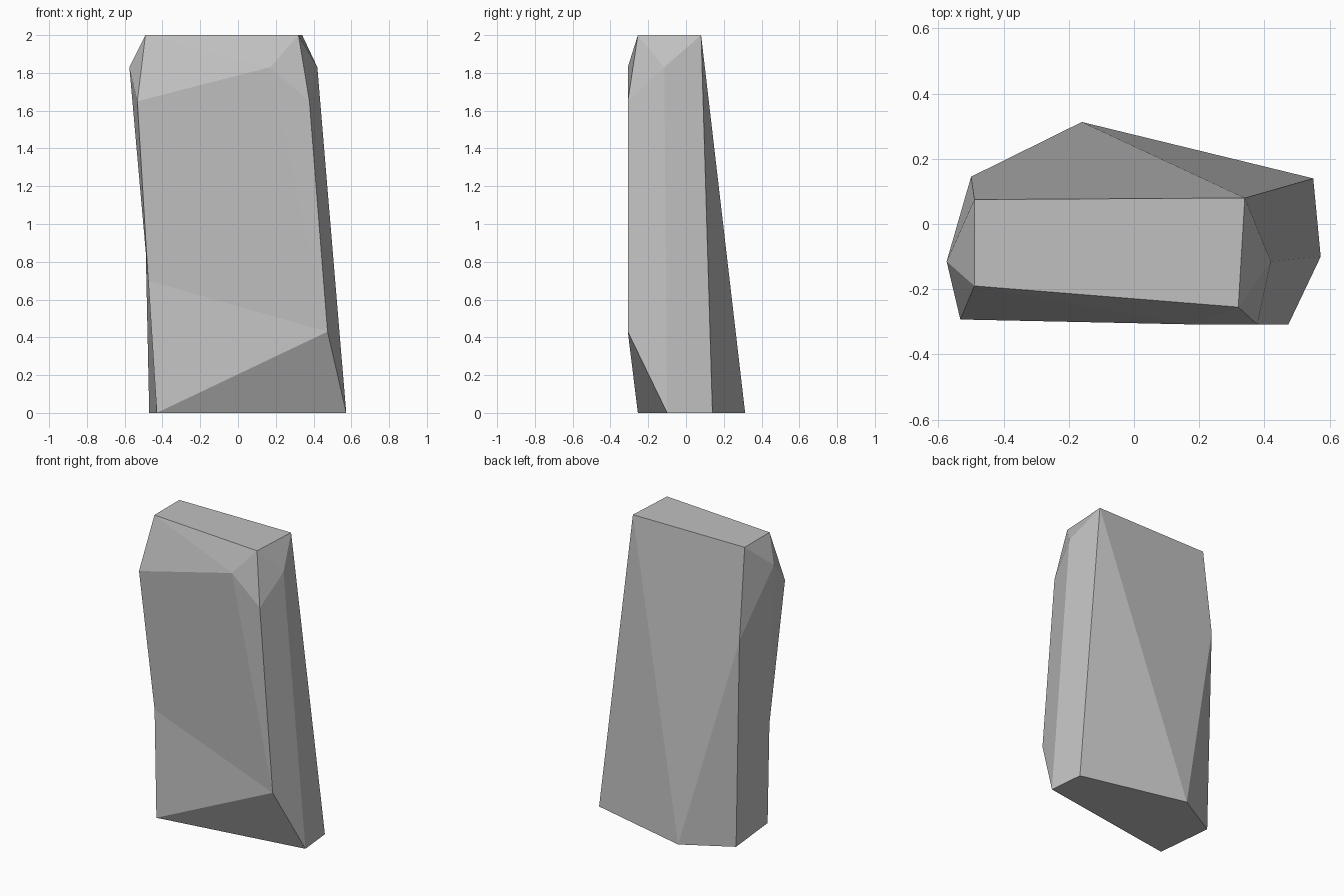
import bpy
import bmesh

default_cube = bpy.data.objects.get("Cube")
if default_cube:
    bpy.data.objects.remove(default_cube, do_unlink=True)

# Single stone colour
stone = bpy.data.materials.new("stone_grey")
stone.use_nodes = True
colour = (0.53, 0.53, 0.53, 1)
stone.diffuse_color = colour
stone.node_tree.nodes["Principled BSDF"].inputs["Base Color"].default_value = colour

# Corners of the chipped slab, from the flat top down to the foot
corners = {
    "top_front_left": (-.49, -.19, 2),
    "top_front_right": (.32, -.255, 2),
    "top_back_right": (.34, .08, 2),
    "top_back_left": (-.49, .075, 2),
    "shoulder_left": (-.575, -.115, 1.83),
    "shoulder_right": (.42, -.115, 1.83),
    "brow_left": (-.533, -.293, 1.65),
    "brow_peak": (.17, -.308, 1.83),
    "brow_right": (.378, -.308, 1.65),
    "back_notch": (-.5, .145, 1.4),
    "waist_left": (-.475, -.21, .7),
    "waist_right": (.474, -.308, .43),
    "foot_front_left": (-.43, -.255, 0),
    "foot_right": (.573, -.1, 0),
    "foot_back_right": (.55, .14, 0),
    "foot_back": (-.16, .313, 0),
    "foot_left": (-.47, .138, 0),
}

facets = [
    # Flat top and foot
    "top_front_left top_front_right top_back_right top_back_left",
    "foot_front_left foot_left foot_back foot_back_right foot_right",
    # Sloping brow under the top
    "top_front_left brow_peak top_front_right",
    "top_front_right brow_peak brow_right",
    "top_front_left brow_left brow_peak",
    # Front
    "brow_left waist_left waist_right brow_peak",
    "brow_peak waist_right brow_right",
    "waist_left foot_front_left waist_right",
    "foot_front_left foot_right waist_right",
    # Side towards +x
    "top_front_right brow_right shoulder_right",
    "top_front_right shoulder_right top_back_right",
    "brow_right waist_right foot_right shoulder_right",
    "top_back_right shoulder_right foot_right foot_back_right",
    # Back
    "top_back_right foot_back_right foot_back",
    "top_back_right foot_back back_notch top_back_left",
    "back_notch foot_back foot_left",
    # Side towards -x
    "top_back_left shoulder_left top_front_left",
    "top_back_left back_notch shoulder_left",
    "top_front_left shoulder_left brow_left",
    "shoulder_left waist_left brow_left",
    "shoulder_left back_notch waist_left",
    "back_notch foot_left foot_front_left waist_left",
]

# Join the corners into one closed, flat-faced rock
bm = bmesh.new()
verts = {name: bm.verts.new(place) for name, place in corners.items()}
for facet in facets:
    bm.faces.new([verts[name] for name in facet.split()])
bmesh.ops.recalc_face_normals(bm, faces=bm.faces)

mesh = bpy.data.meshes.new("standing_rock")
bm.to_mesh(mesh)
bm.free()
mesh.materials.append(stone)
rock = bpy.data.objects.new("standing_rock", mesh)
bpy.context.collection.objects.link(rock)
